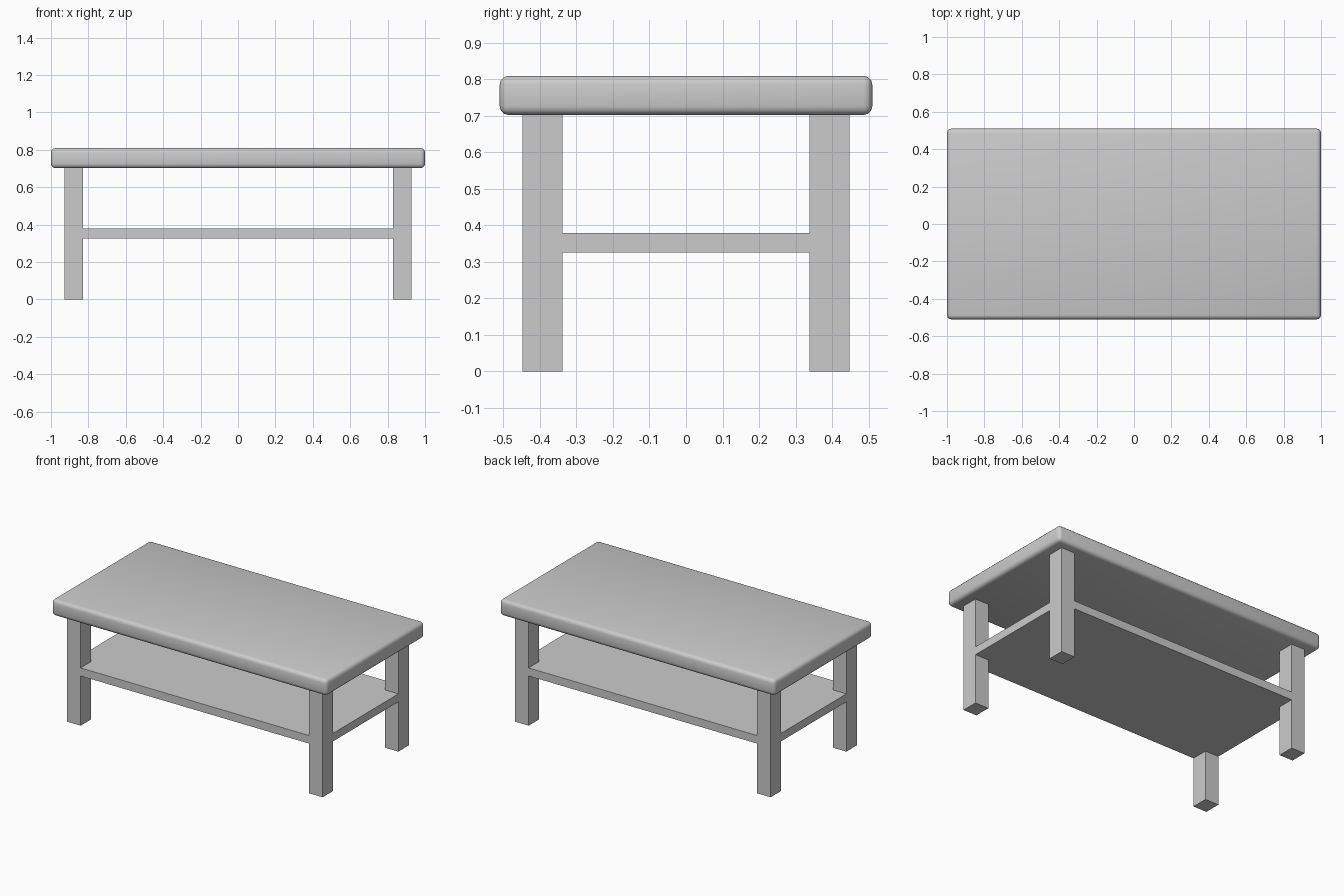
import bpy
import bmesh

if "Cube" in bpy.data.objects:
    bpy.data.objects.remove(bpy.data.objects["Cube"])

LEG_X = (0.83, 0.928)     # inner and outer leg faces
LEG_Y = (0.338, 0.447)
TOP_Z = (0.702, 0.809)
SHELF_Z = (0.326, 0.379)


def make_object(name, bm):
    bmesh.ops.recalc_face_normals(bm, faces=bm.faces[:])
    mesh = bpy.data.meshes.new(name)
    bm.to_mesh(mesh)
    bm.free()
    obj = bpy.data.objects.new(name, mesh)
    bpy.context.collection.objects.link(obj)
    return obj


def prism(name, outline, z0, z1):
    """Extrude a flat outline from z0 up to z1."""
    bm = bmesh.new()
    face = bm.faces.new([bm.verts.new((x, y, z0)) for x, y in outline])
    up = bmesh.ops.extrude_face_region(bm, geom=[face])["geom"]
    verts = [v for v in up if isinstance(v, bmesh.types.BMVert)]
    bmesh.ops.translate(bm, verts=verts, vec=(0, 0, z1 - z0))
    # keep the starting face as the bottom cap
    if not any(all(abs(v.co.z - z0) < 1e-6 for v in f.verts) for f in bm.faces):
        bm.faces.new([v for v in bm.verts if abs(v.co.z - z0) < 1e-6])
    return make_object(name, bm)


def rect(x0, x1, y0, y1):
    return [(x0, y0), (x1, y0), (x1, y1), (x0, y1)]


# Tabletop: thick slab with soft rounded edges
top = prism("tabletop", rect(-1, 1, -0.51, 0.51), *TOP_Z)
bevel = top.modifiers.new("rounded_edges", "BEVEL")
bevel.width = 0.024
bevel.segments = 3
bevel.limit_method = "ANGLE"
top.data.shade_smooth()

# Four square legs
for sx, side in ((-1, "left"), (1, "right")):
    for sy, end in ((-1, "front"), (1, "back")):
        xs = sorted(sx * v for v in LEG_X)
        ys = sorted(sy * v for v in LEG_Y)
        prism(f"{end}_{side}_leg", rect(*xs, *ys), 0, TOP_Z[0] + 0.003)

# Lower shelf: flush with the outer leg faces, notched around each leg
(xi, xo), (yi, yo) = LEG_X, LEG_Y
quarter = [(xo, yi), (xi, yi), (xi, yo)]
outline = (quarter
           + [(-x, y) for x, y in reversed(quarter)]
           + [(-x, -y) for x, y in quarter]
           + [(x, -y) for x, y in reversed(quarter)])
prism("lower_shelf", outline, *SHELF_Z)
